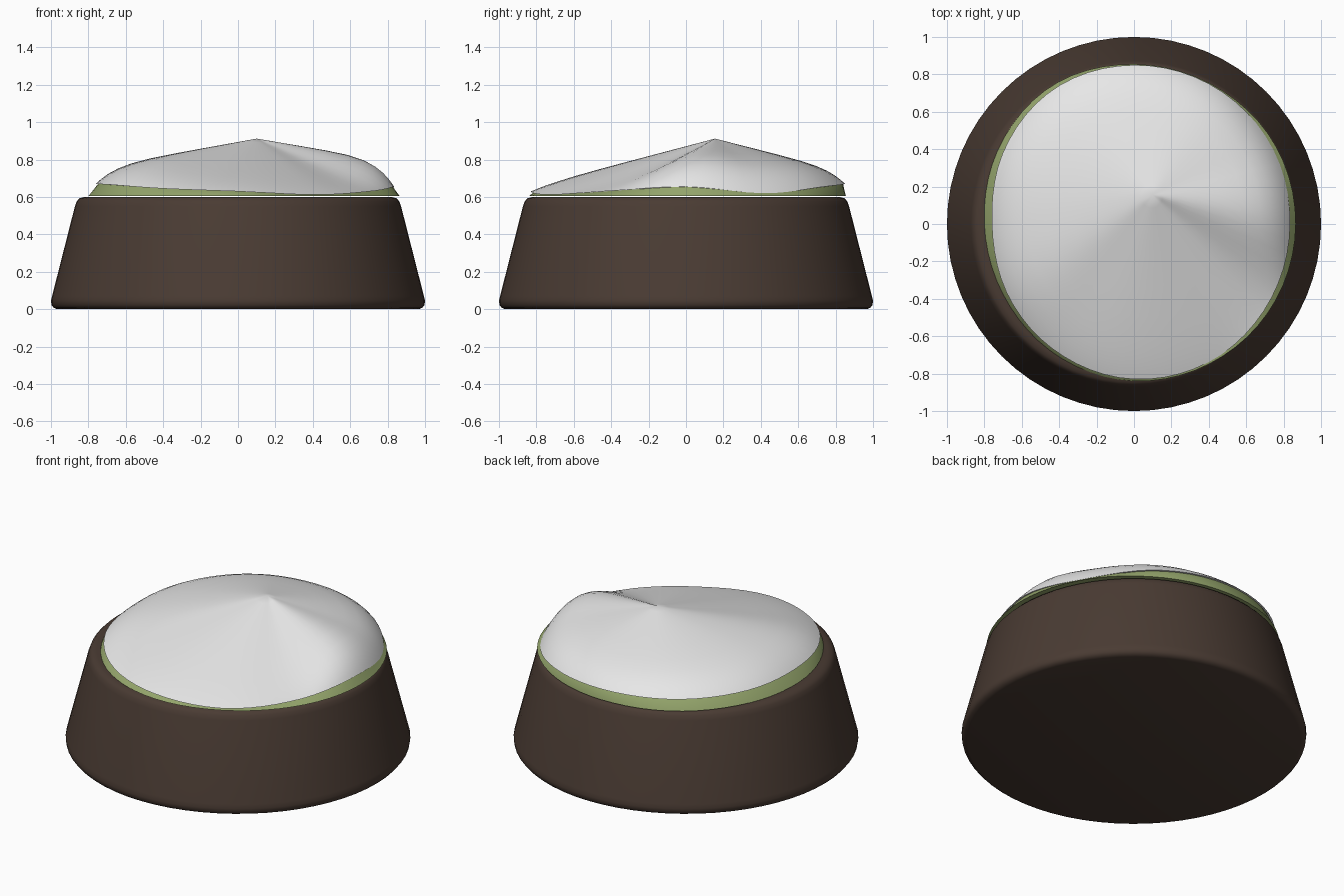
import bpy, bmesh, math

if "Cube" in bpy.data.objects:
    bpy.data.objects.remove(bpy.data.objects["Cube"])

SEG = 64
APEX = (0.10, 0.155, 0.912)

# Values every 30 degrees, counter-clockwise from +x
CREAM_R = [.835, .845, .85, .85, .84, .80, .76, .775, .80, .83, .84, .835]
CREAM_Z = [.655, .62, .655, .67, .67, .67, .67, .665, .645, .63, .612, .632]
BULGE = [.50, .45, .35, .27, .30, .33, .36, .32, .15, .06, .03, .0]
GREEN_R = [.865, .865, .855, .855, .86, .83, .80, .795, .815, .84, .85, .86]


def material(name, rgb):
    m = bpy.data.materials.new(name)
    m.use_nodes = True
    m.diffuse_color = (*rgb, 1)
    bsdf = m.node_tree.nodes["Principled BSDF"]
    bsdf.inputs["Base Color"].default_value = (*rgb, 1)
    bsdf.inputs["Roughness"].default_value = 0.8
    return m


def sample(table, ang):
    """Smooth cyclic lookup."""
    u = (ang / (2 * math.pi)) * len(table)
    i, f = int(u), u - int(u)
    p0, p1, p2, p3 = (table[(i + k) % len(table)] for k in (-1, 0, 1, 2))
    return p1 + 0.5 * f * (p2 - p0 + f * (2*p0 - 5*p1 + 4*p2 - p3 + f * (3*(p1 - p2) + p3 - p0)))


def loft(name, rings, mat, top=None, angle=40):
    """Skin rings from the bottom up, with a flat bottom and a tip or a flat top."""
    bm = bmesh.new()
    rows = [[bm.verts.new(p) for p in ring] for ring in rings]
    for lo, hi in zip(rows, rows[1:]):
        for i in range(SEG):
            j = (i + 1) % SEG
            bm.faces.new((lo[i], lo[j], hi[j], hi[i]))
    bm.faces.new(rows[0][::-1])
    if top:
        tip = bm.verts.new(top)
        for i in range(SEG):
            bm.faces.new((rows[-1][i], rows[-1][(i + 1) % SEG], tip))
    else:
        bm.faces.new(rows[-1])
    me = bpy.data.meshes.new(name)
    bm.to_mesh(me)
    bm.free()
    me.materials.append(mat)
    ob = bpy.data.objects.new(name, me)
    bpy.context.collection.objects.link(ob)
    bpy.ops.object.select_all(action='DESELECT')
    ob.select_set(True)
    bpy.context.view_layer.objects.active = ob
    bpy.ops.object.shade_smooth_by_angle(angle=math.radians(angle))
    return ob


def angles():
    return [2 * math.pi * i / SEG for i in range(SEG)]


def circle(r, z):
    return [(r * math.cos(a), r * math.sin(a), z) for a in angles()]


def dome(a, t, drop=0.0):
    """Point on the mound: t = 0 at the tip, 1 at the rim."""
    r, z, b = sample(CREAM_R, a), sample(CREAM_Z, a), sample(BULGE, a)
    h = 1 - ((1 - b) * t + b * t ** 8)
    return (APEX[0] + t * (r * math.cos(a) - APEX[0]),
            APEX[1] + t * (r * math.sin(a) - APEX[1]),
            z + (APEX[2] - z) * h - drop)


brown = material("dark brown", (0.068, 0.044, 0.033))
green = material("leaf green", (0.30, 0.38, 0.15))
white = material("soft white", (0.80, 0.80, 0.80))

# Tapered base with softened edges
profile = [(.965, 0), (.985, .007), (.997, .022), (1, .045), (.994, .07),
           (.872, .55), (.862, .577), (.847, .593), (.82, .60)]
loft("base", [circle(r, z) for r, z in profile], brown)

# Green layer: a skirt that tucks in under the mound
skirt = [(sample(GREEN_R, a) * math.cos(a), sample(GREEN_R, a) * math.sin(a), .604)
         for a in angles()]
inner = [[dome(a, t, .012) for a in angles()] for t in (.985, .9, .7, .4)]
loft("green_layer", [skirt] + inner, green, (APEX[0], APEX[1], APEX[2] - .02), 60)

# White mound with an off-centre tip and a wavy rim
steps = (1, .985, .96, .92, .86, .78, .66, .5, .34, .18, .07)
loft("mound", [[dome(a, t) for a in angles()] for t in steps], white, APEX, 60)
